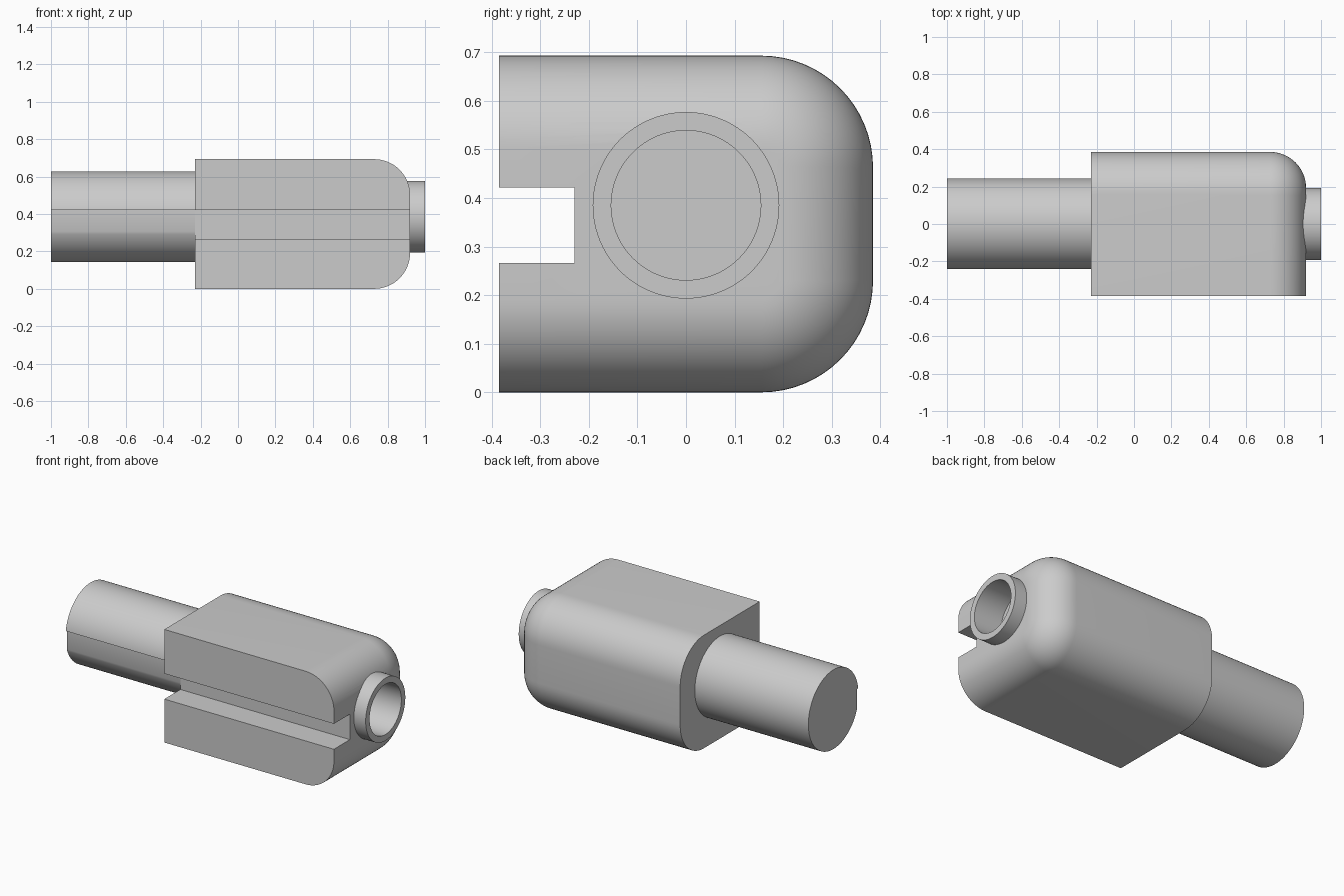
import bpy, bmesh
from math import sin, cos, pi, radians

if "Cube" in bpy.data.objects:
    bpy.data.objects.remove(bpy.data.objects["Cube"])

GREY = (0.6, 0.6, 0.6, 1)
grey = bpy.data.materials.new("plain grey")
grey.use_nodes = True
grey.diffuse_color = GREY
grey.node_tree.nodes["Principled BSDF"].inputs["Base Color"].default_value = GREY

AXIS_Z = 0.385        # height of the shaft and collar axis
HALF_Y = 0.385
HEIGHT = 0.693
BACK_R, END_R = 0.23, 0.192
START_X, END_X = -0.23, 0.92


def cylinder(name, x0, x1, radius):
    bpy.ops.mesh.primitive_cylinder_add(vertices=96, radius=radius, depth=x1 - x0,
                                        location=((x0 + x1) / 2, 0, AXIS_Z),
                                        rotation=(0, pi / 2, 0))
    ob = bpy.context.object
    ob.name = name
    ob.data.materials.append(grey)
    return ob


def cut(ob, cutter):
    mod = ob.modifiers.new("cut", 'BOOLEAN')
    mod.operation, mod.solver, mod.object = 'DIFFERENCE', 'EXACT', cutter
    bpy.context.view_layer.objects.active = ob
    bpy.ops.object.modifier_apply(modifier=mod.name)


def section(inset):
    """Housing cross-section (y, z): square at the front, rounded at the back."""
    r = BACK_R - inset
    pts = [(-HALF_Y, inset)]
    for centre_z, first in ((BACK_R, -pi / 2), (HEIGHT - BACK_R, 0)):
        for i in range(17):
            a = first + i * pi / 32
            pts.append((HALF_Y - BACK_R + r * cos(a), centre_z + r * sin(a)))
    return pts + [(-HALF_Y, HEIGHT - inset)]


# Housing: loft the section, rolling it inwards at the collar end
bm = bmesh.new()
stations = [(START_X, 0)]
for i in range(17):
    a = i * pi / 32
    stations.append((END_X - END_R + END_R * sin(a), END_R * (1 - cos(a))))
rings = [[bm.verts.new((x, y, z)) for y, z in section(inset)] for x, inset in stations]
for ring_a, ring_b in zip(rings, rings[1:]):
    for j in range(len(ring_a) - 1):
        bm.faces.new((ring_a[j], ring_a[j + 1], ring_b[j + 1], ring_b[j]))
bm.faces.new(rings[0])
bm.faces.new(rings[-1])
bm.faces.new([r[0] for r in rings] + [r[-1] for r in reversed(rings)])
bmesh.ops.recalc_face_normals(bm, faces=bm.faces)
mesh = bpy.data.meshes.new("housing")
bm.to_mesh(mesh)
bm.free()
mesh.materials.append(grey)
housing = bpy.data.objects.new("housing", mesh)
bpy.context.collection.objects.link(housing)

# Shaft and hollow collar
shaft = cylinder("shaft", -1, -0.2, 0.243)
collar = cylinder("collar", 0.8, 1, 0.192)

# Cutters: front slot, collar bore, and the pocket that seats the collar
bpy.ops.mesh.primitive_cube_add(size=1, location=(0, -0.43, 0.344))
slot = bpy.context.object
slot.name = "slot_cutter"
slot.scale = (3, 0.4, 0.156)
bore = cylinder("bore_cutter", 0.81, 1.2, 0.154)
pocket = cylinder("pocket_cutter", 0.805, 1.2, 0.172)
bpy.context.view_layer.update()

cut(housing, slot)
cut(housing, pocket)
cut(shaft, slot)
cut(collar, bore)
for helper in (slot, bore, pocket):
    bpy.data.objects.remove(helper)

# Smooth curved faces, keep edges sharp
for ob in (housing, shaft, collar):
    bpy.ops.object.select_all(action='DESELECT')
    ob.select_set(True)
    bpy.context.view_layer.objects.active = ob
    bpy.ops.object.shade_smooth_by_angle(angle=radians(25))
